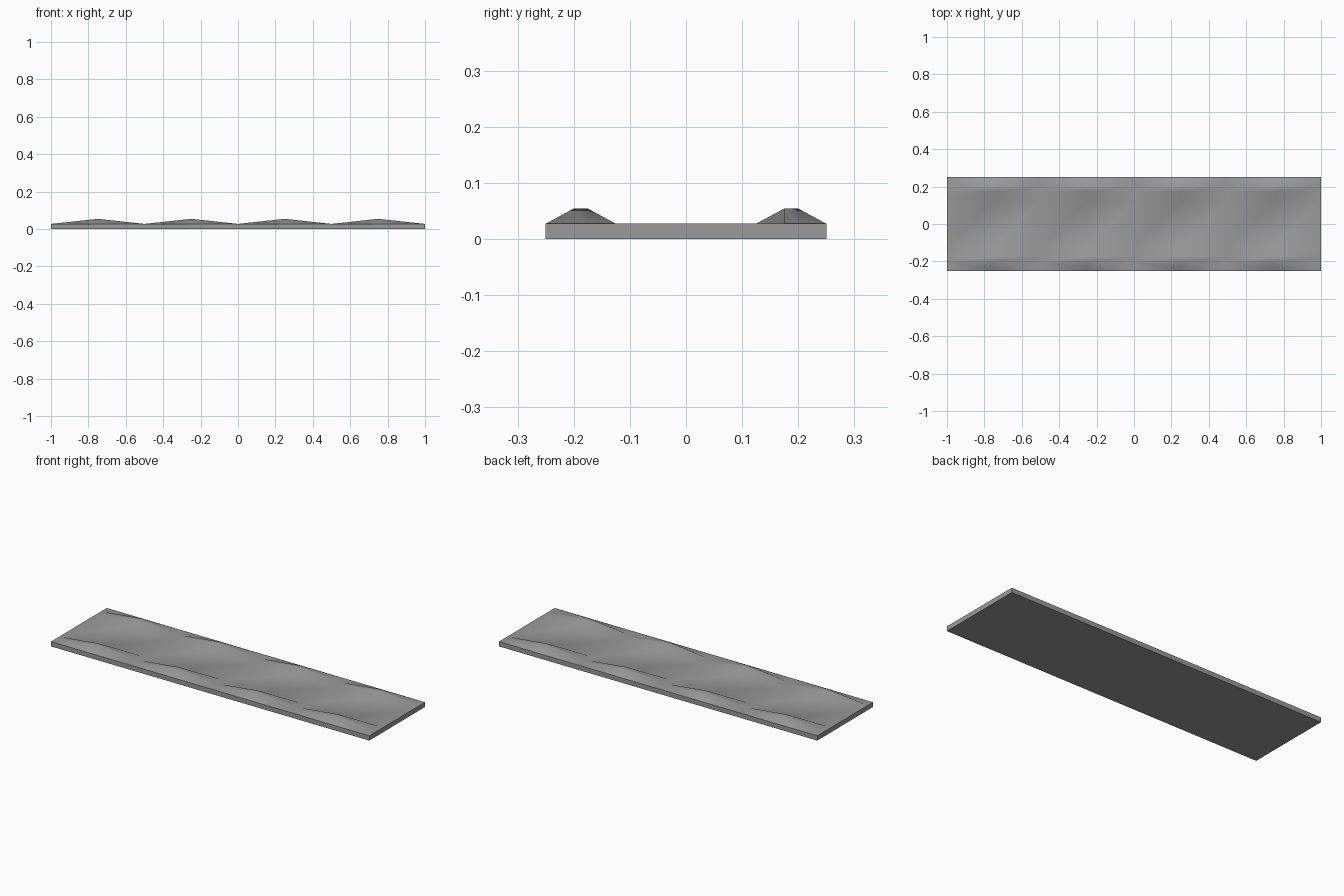
import bpy
import bmesh

cube = bpy.data.objects.get("Cube")
if cube:
    bpy.data.objects.remove(cube, do_unlink=True)

# Material
grey = bpy.data.materials.new("mid_grey")
grey.use_nodes = True
colour = (0.32, 0.32, 0.32, 1.0)
grey.diffuse_color = colour
grey.node_tree.nodes["Principled BSDF"].inputs["Base Color"].default_value = colour

BASE = 0.027          # slab thickness
RISE = 0.027          # height of the humps above the slab
COLUMNS = 9           # alternating valley and peak stations along x
half = [0.125, 0.175, 0.2, 0.25]
rows = [-y for y in reversed(half)] + half
crest = {0.175, 0.2}

bm = bmesh.new()

# Top surface: a grid whose crest rows rise at every second station
top = []
for i in range(COLUMNS):
    x = -1 + 2 * i / (COLUMNS - 1)
    top.append([bm.verts.new((x, y, BASE + (RISE if i % 2 and abs(y) in crest else 0)))
                for y in rows])

for i in range(COLUMNS - 1):
    for j in range(len(rows) - 1):
        a, b = top[i][j], top[i + 1][j]
        c, d = top[i + 1][j + 1], top[i][j + 1]
        if j == 0:    # front outer slope is split the other way
            bm.faces.new((a, b, d))
            bm.faces.new((b, c, d))
        else:
            bm.faces.new((a, b, c))
            bm.faces.new((a, c, d))

# Slab sides and underside, extruded down from the rim
rim = [e for e in bm.edges if e.is_boundary]
walls = bmesh.ops.extrude_edge_only(bm, edges=rim)["geom"]
for v in walls:
    if isinstance(v, bmesh.types.BMVert):
        v.co.z = 0
bottom = [e for e in walls if isinstance(e, bmesh.types.BMEdge) and e.is_boundary]
bmesh.ops.contextual_create(bm, geom=bottom)
bmesh.ops.recalc_face_normals(bm, faces=bm.faces)

mesh = bpy.data.meshes.new("ridged_plank")
bm.to_mesh(mesh)
bm.free()
mesh.materials.append(grey)
plank = bpy.data.objects.new("ridged_plank", mesh)
bpy.context.collection.objects.link(plank)

# Soft humps, crisp slab edges
bpy.ops.object.select_all(action="DESELECT")
plank.select_set(True)
bpy.context.view_layer.objects.active = plank
bpy.ops.object.shade_smooth_by_angle(angle=0.7)
